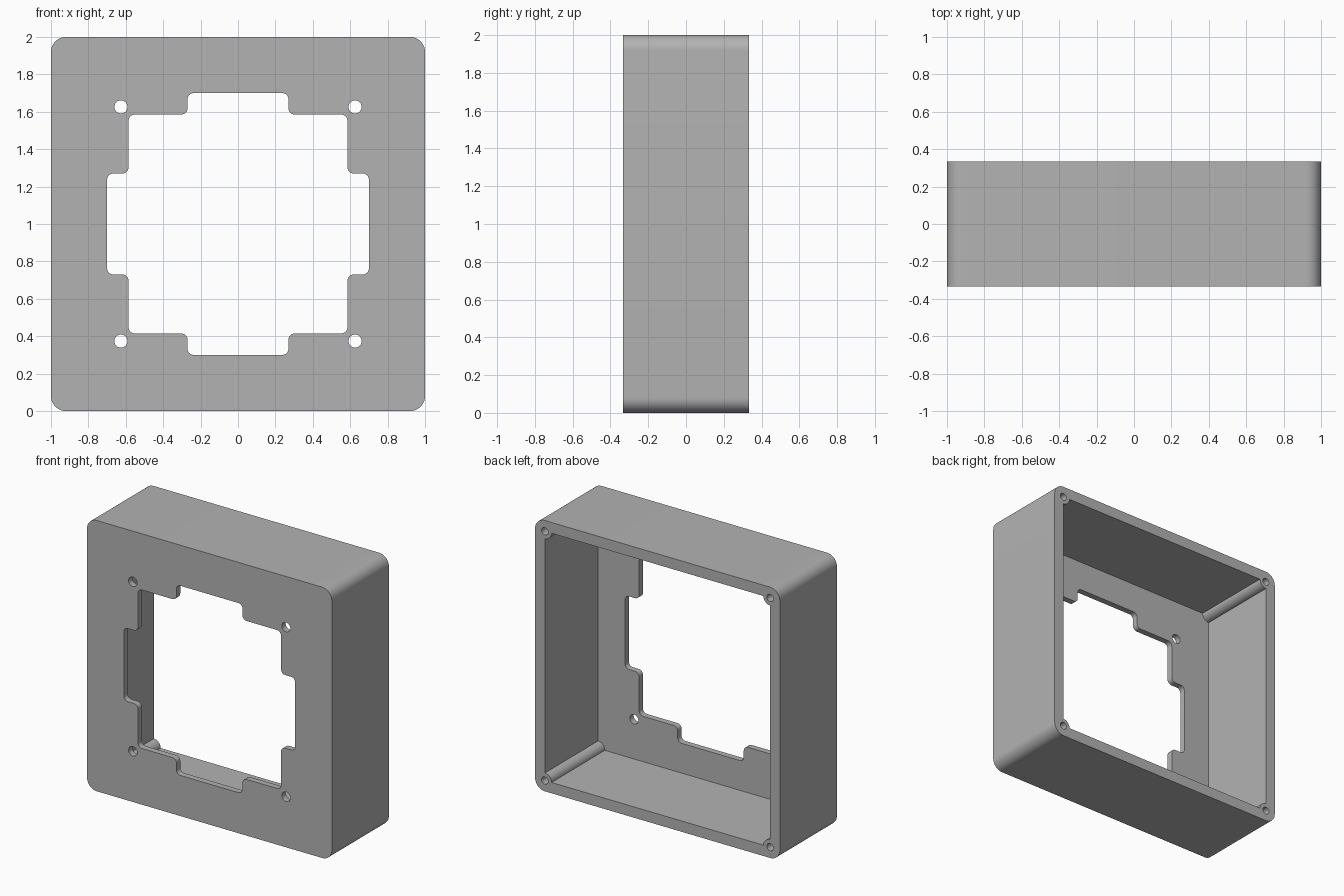
import bpy, bmesh
from math import sin, cos, pi
from mathutils import Vector

if "Cube" in bpy.data.objects:
    bpy.data.objects.remove(bpy.data.objects["Cube"])

DEPTH = 0.333      # half depth of the box
PLATE = 0.045      # front plate thickness
WALL = 0.92        # inner wall position
CZ = 1.0           # centre height


def arc(cx, cz, r, a0, a1, n):
    return [(cx + r * cos(a0 + (a1 - a0) * i / n),
             cz + r * sin(a0 + (a1 - a0) * i / n)) for i in range(n + 1)]


def four_fold(pts):
    """Repeat a counter-clockwise quadrant profile around the centre."""
    out = []
    for _ in range(4):
        out += pts
        pts = [(-z, x) for x, z in pts]
    return out


def rounded(pts, r, n=6):
    """Round every right-angled corner of a closed profile."""
    out = []
    for i, p in enumerate(pts):
        p = Vector(p)
        a = (Vector(pts[i - 1]) - p).normalized()
        b = (Vector(pts[(i + 1) % len(pts)]) - p).normalized()
        c = p + (a + b) * r
        for k in range(n + 1):
            t = k / n * pi / 2
            out.append(tuple(c - b * r * cos(t) - a * r * sin(t)))
    return out


def prism(name, pts, y0, y1):
    """Extrude an x-z profile from y0 to y1."""
    bm = bmesh.new()
    face = bm.faces.new([bm.verts.new((x, y0, z + CZ)) for x, z in pts])
    ext = bmesh.ops.extrude_face_region(bm, geom=[face])
    verts = [g for g in ext["geom"] if isinstance(g, bmesh.types.BMVert)]
    bmesh.ops.translate(bm, verts=verts, vec=(0, y1 - y0, 0))
    bmesh.ops.recalc_face_normals(bm, faces=bm.faces)
    mesh = bpy.data.meshes.new(name)
    bm.to_mesh(mesh)
    bm.free()
    obj = bpy.data.objects.new(name, mesh)
    bpy.context.collection.objects.link(obj)
    return obj


# Outer box with rounded corners
box = prism("fan_housing", four_fold(arc(0.92, 0.92, 0.08, 0, pi / 2, 12)),
            -DEPTH, DEPTH)

# Cavity, leaving a quarter-round screw post in each corner
cavity = four_fold(arc(WALL, WALL, 0.055, 1.5 * pi, pi, 10))
cutters = [prism("cavity_cutter", cavity, -DEPTH + PLATE, DEPTH + 0.1)]

# Stepped opening in the front plate
step = [(0.70, 0.27), (0.585, 0.27), (0.585, 0.585), (0.27, 0.585), (0.27, 0.70)]
outline = four_fold(step)
cutters.append(prism("opening_cutter", rounded(outline, 0.033),
                     -DEPTH - 0.1, -DEPTH + PLATE + 0.1))

# Mounting holes through the plate, and screw holes in the posts
for sx in (-1, 1):
    for sz in (-1, 1):
        cutters.append(prism("mount_hole_cutter",
                             arc(sx * 0.626, sz * 0.626, 0.035, 0, 2 * pi, 24)[:-1],
                             -DEPTH - 0.1, -DEPTH + PLATE + 0.1))
        cutters.append(prism("post_hole_cutter",
                             arc(sx * WALL, sz * WALL, 0.027, 0, 2 * pi, 20)[:-1],
                             DEPTH - 0.4, DEPTH + 0.1))

bpy.context.view_layer.objects.active = box
for cutter in cutters:
    mod = box.modifiers.new("cut", "BOOLEAN")
    mod.operation = "DIFFERENCE"
    mod.solver = "EXACT"
    mod.object = cutter
    bpy.ops.object.modifier_apply(modifier=mod.name)
    bpy.data.objects.remove(cutter)

# Grey plastic, smooth on the rounded edges
grey = bpy.data.materials.new("grey_plastic")
grey.diffuse_color = (0.45, 0.45, 0.45, 1)
grey.use_nodes = True
grey.node_tree.nodes["Principled BSDF"].inputs["Base Color"].default_value = grey.diffuse_color
box.data.materials.clear()
box.data.materials.append(grey)
bpy.ops.object.select_all(action="DESELECT")
box.select_set(True)
bpy.ops.object.shade_smooth_by_angle(angle=pi / 6)
